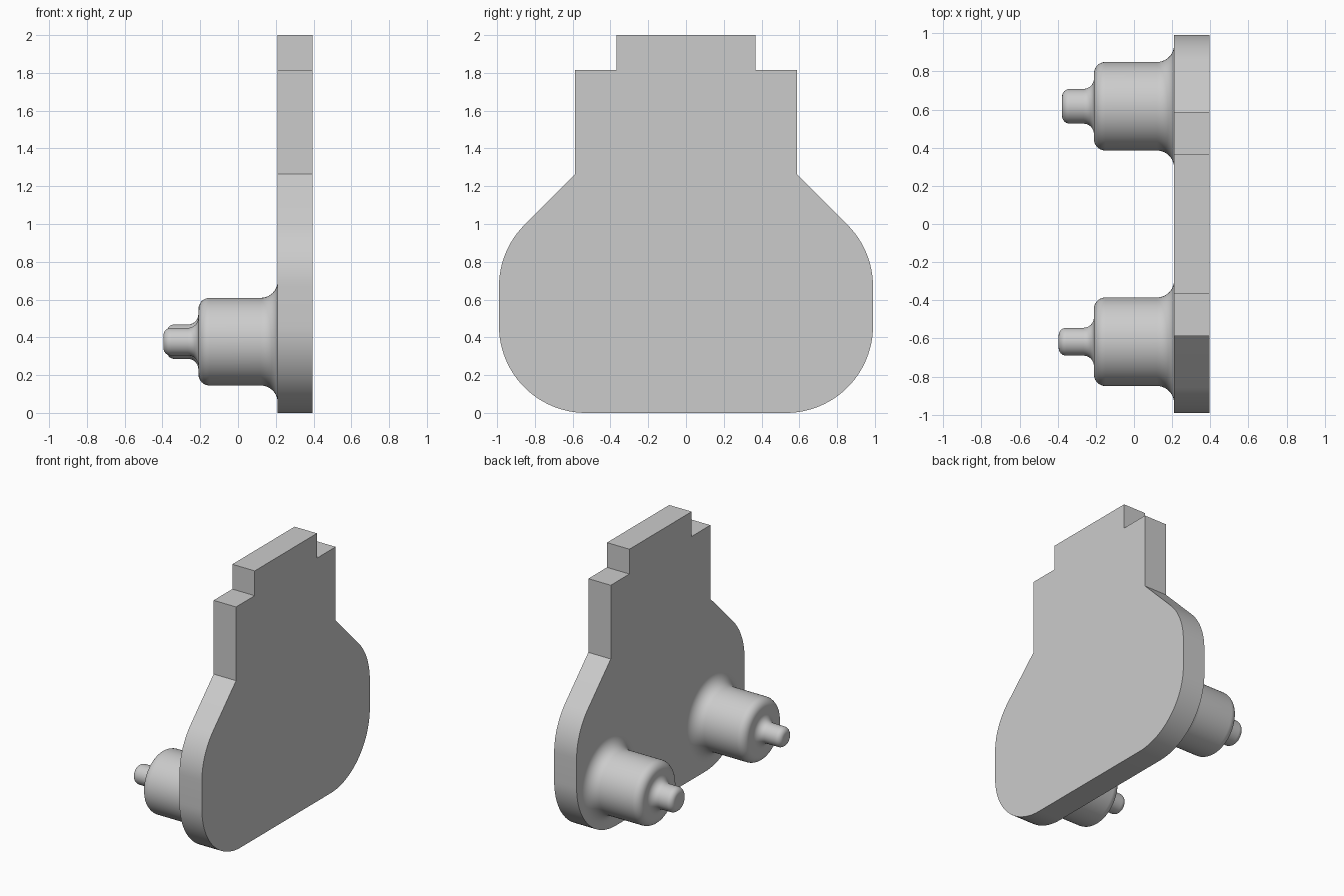
import bpy, bmesh
from math import sin, cos, pi, radians

cube = bpy.data.objects.get("Cube")
if cube:
    bpy.data.objects.remove(cube, do_unlink=True)

grey = bpy.data.materials.new("light grey")
grey.use_nodes = True
COLOUR = (0.6, 0.6, 0.6, 1)
grey.diffuse_color = COLOUR
grey.node_tree.nodes["Principled BSDF"].inputs["Base Color"].default_value = COLOUR

PLATE_IN, PLATE_OUT = 0.21, 0.395


def arc(cx, cy, r, start, end, steps):
    """Points on a circular arc, angles in degrees."""
    angles = [radians(start + (end - start) * i / steps) for i in range(steps + 1)]
    return [(cx + r * cos(a), cy + r * sin(a)) for a in angles]


def finish(name, bm, angle):
    bmesh.ops.recalc_face_normals(bm, faces=bm.faces)
    mesh = bpy.data.meshes.new(name)
    bm.to_mesh(mesh)
    bm.free()
    mesh.materials.append(grey)
    obj = bpy.data.objects.new(name, mesh)
    bpy.context.collection.objects.link(obj)
    bpy.ops.object.select_all(action='DESELECT')
    obj.select_set(True)
    bpy.context.view_layer.objects.active = obj
    bpy.ops.object.shade_smooth_by_angle(angle=radians(angle))
    return obj


# Plate: half outline in (y, z), mirrored, then extruded along x
def build_plate():
    r, side = 0.46, 0.99
    half = arc(side - r, r, r, -90, 0, 24)
    half += arc(side - r, 0.67, r, 0, 45, 12)
    half += [(0.587, 1.265), (0.587, 1.815), (0.367, 1.815), (0.367, 2.0)]
    outline = half + [(-y, z) for y, z in reversed(half)]
    bm = bmesh.new()
    face = bm.faces.new([bm.verts.new((PLATE_IN, y, z)) for y, z in outline])
    new = bmesh.ops.extrude_face_region(bm, geom=[face])["geom"]
    bmesh.ops.translate(bm, vec=(PLATE_OUT - PLATE_IN, 0, 0),
                        verts=[v for v in new if isinstance(v, bmesh.types.BMVert)])
    finish("back_plate", bm, 20)


# Stepped post: (x, radius) profile with fillets, spun about the x axis
def build_post(name, y, pin_r, tip):
    boss_r, shoulder, z = 0.232, -0.21, 0.377
    flare, edge, neck, nose = 0.09, 0.06, 0.055, 0.04
    profile = arc(PLATE_IN - flare, boss_r + flare, flare, 0, -90, 10)
    profile += arc(shoulder + edge, boss_r - edge, edge, 90, 180, 8)
    profile += arc(shoulder - neck, pin_r + neck, neck, 0, -90, 8)
    profile += arc(tip + nose, pin_r - nose, nose, 90, 180, 8)
    profile.append((tip, 0))
    bm = bmesh.new()
    verts = [bm.verts.new((x, y, z + rad)) for x, rad in profile]
    edges = [bm.edges.new(pair) for pair in zip(verts, verts[1:])]
    bmesh.ops.spin(bm, geom=verts + edges, cent=(0, y, z), axis=(1, 0, 0),
                   angle=2 * pi, steps=64)
    bmesh.ops.remove_doubles(bm, verts=bm.verts, dist=0.0002)
    finish(name, bm, 35)


build_plate()
build_post("front_post", -0.617, 0.073, -0.395)
build_post("rear_post", 0.617, 0.091, -0.377)
